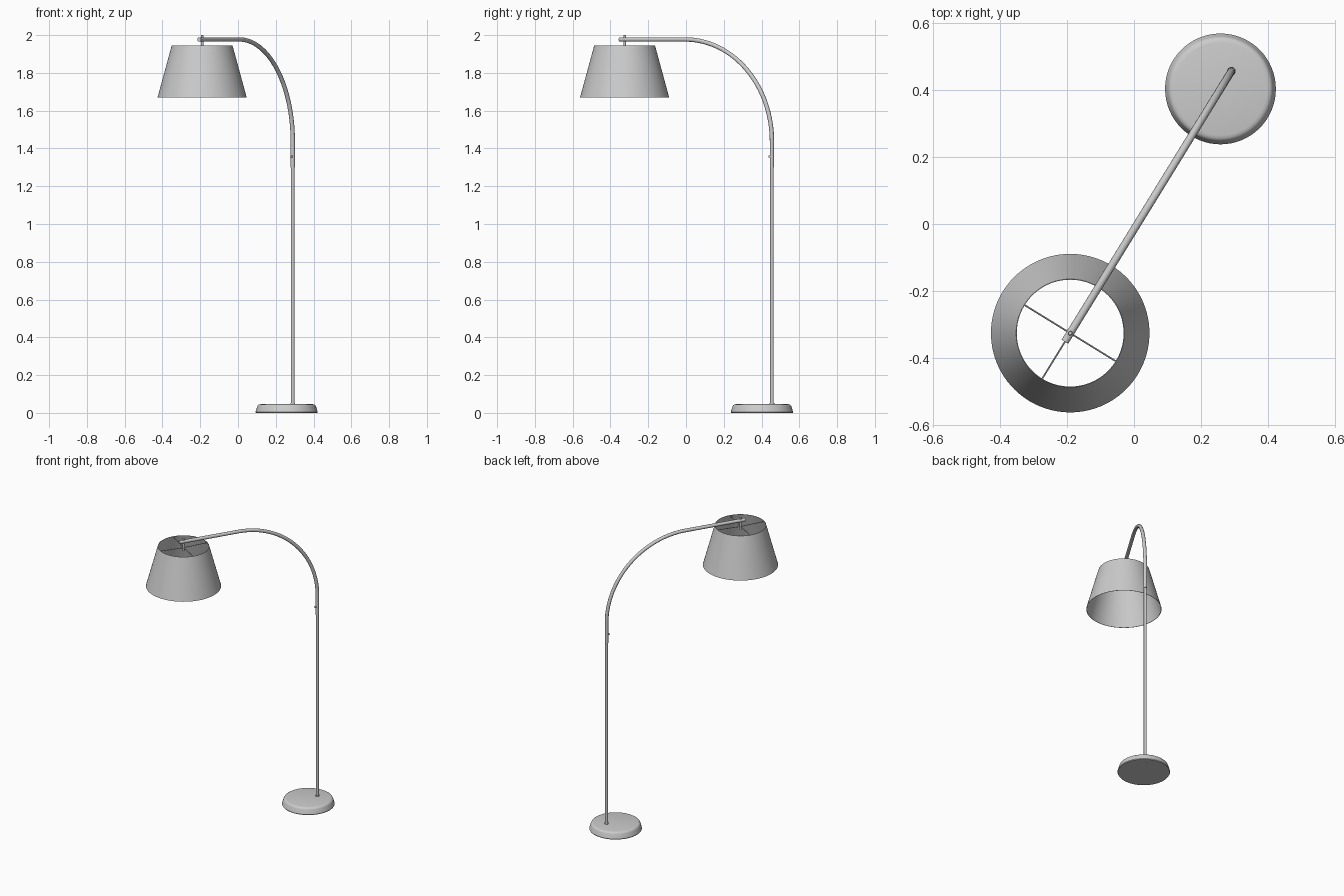
import bpy, math
from mathutils import Vector

if "Cube" in bpy.data.objects:
    bpy.data.objects.remove(bpy.data.objects["Cube"])

POLE = Vector((0.29, 0.455, 0))
SHADE = Vector((-0.19, -0.325, 0))
D = (SHADE - POLE).normalized()          # direction the arm reaches
SIDE = Vector((-D.y, D.x, 0))
UP = Vector((0, 0, 1))


def smooth(ob):
    bpy.ops.object.select_all(action='DESELECT')
    ob.select_set(True)
    bpy.context.view_layer.objects.active = ob
    bpy.ops.object.shade_smooth_by_angle(angle=math.radians(35))


def lathe(name, profile, centre, n=64):
    """Revolve (radius, z) points; zero radius ends become caps."""
    verts, faces = [], []
    for r, z in profile:
        for i in range(n):
            a = 2 * math.pi * i / n
            verts.append((centre.x + r * math.cos(a), centre.y + r * math.sin(a), z))
    m = len(profile)
    for k in range(m - 1):
        for i in range(n):
            j = (i + 1) % n
            faces.append((k * n + i, k * n + j, (k + 1) * n + j, (k + 1) * n + i))
    if profile[0] != profile[-1]:
        faces.append(tuple(reversed(range(n))))
        faces.append(tuple(range((m - 1) * n, m * n)))
    me = bpy.data.meshes.new(name)
    me.from_pydata(verts, [], faces)
    ob = bpy.data.objects.new(name, me)
    bpy.context.collection.objects.link(ob)
    smooth(ob)
    return ob


def tube(name, points, radius, res=4):
    cu = bpy.data.curves.new(name, 'CURVE')
    cu.dimensions = '3D'
    cu.bevel_depth = radius
    cu.bevel_resolution = res
    cu.use_fill_caps = True
    sp = cu.splines.new('POLY')
    sp.points.add(len(points) - 1)
    for p, co in zip(sp.points, points):
        p.co = (*co, 1)
    ob = bpy.data.objects.new(name, cu)
    bpy.context.collection.objects.link(ob)
    bpy.ops.object.select_all(action='DESELECT')
    ob.select_set(True)
    bpy.context.view_layer.objects.active = ob
    bpy.ops.object.convert(target='MESH')
    smooth(bpy.context.view_layer.objects.active)


# Weighted base, set slightly towards the shade
lathe("base", [(0.163, 0), (0.165, 0.004), (0.156, 0.034), (0.153, 0.040),
               (0.147, 0.044), (0.138, 0.046)], POLE + D * 0.062)
lathe("pole_collar", [(0.013, 0.044), (0.013, 0.052)], POLE, 24)

# Lower pole and curved upper arm
tube("lower_pole", [POLE + UP * 0.04, POLE + UP * 1.32], 0.0095)
R, TOP = 0.54, 1.977
path = [POLE + UP * 1.3]
for i in range(33):
    a = math.pi / 2 * i / 32
    path.append(POLE + D * (R - R * math.cos(a)) + UP * (TOP - R + R * math.sin(a)))
path.append(POLE + D * 0.946 + UP * TOP)
tube("curved_arm", path, 0.0115)

# Locking screw where the two tubes join
tube("locking_screw", [POLE + UP * 1.357, POLE + D * 0.019 + UP * 1.357], 0.006)

# Thin open shade
lathe("shade", [(0.236, 1.67), (0.161, 1.945), (0.159, 1.945), (0.234, 1.67), (0.236, 1.67)],
      SHADE, 96)

# Hanging stem and wire spider
lathe("stem", [(0.007, 1.915), (0.007, 1.998), (0.005, 2.0)], SHADE, 24)
for i, v in enumerate((D, -D, SIDE, -SIDE)):
    tube(f"shade_spoke_{i + 1}", [SHADE + UP * 1.935, SHADE + v * 0.161 + UP * 1.94], 0.0025, 2)
